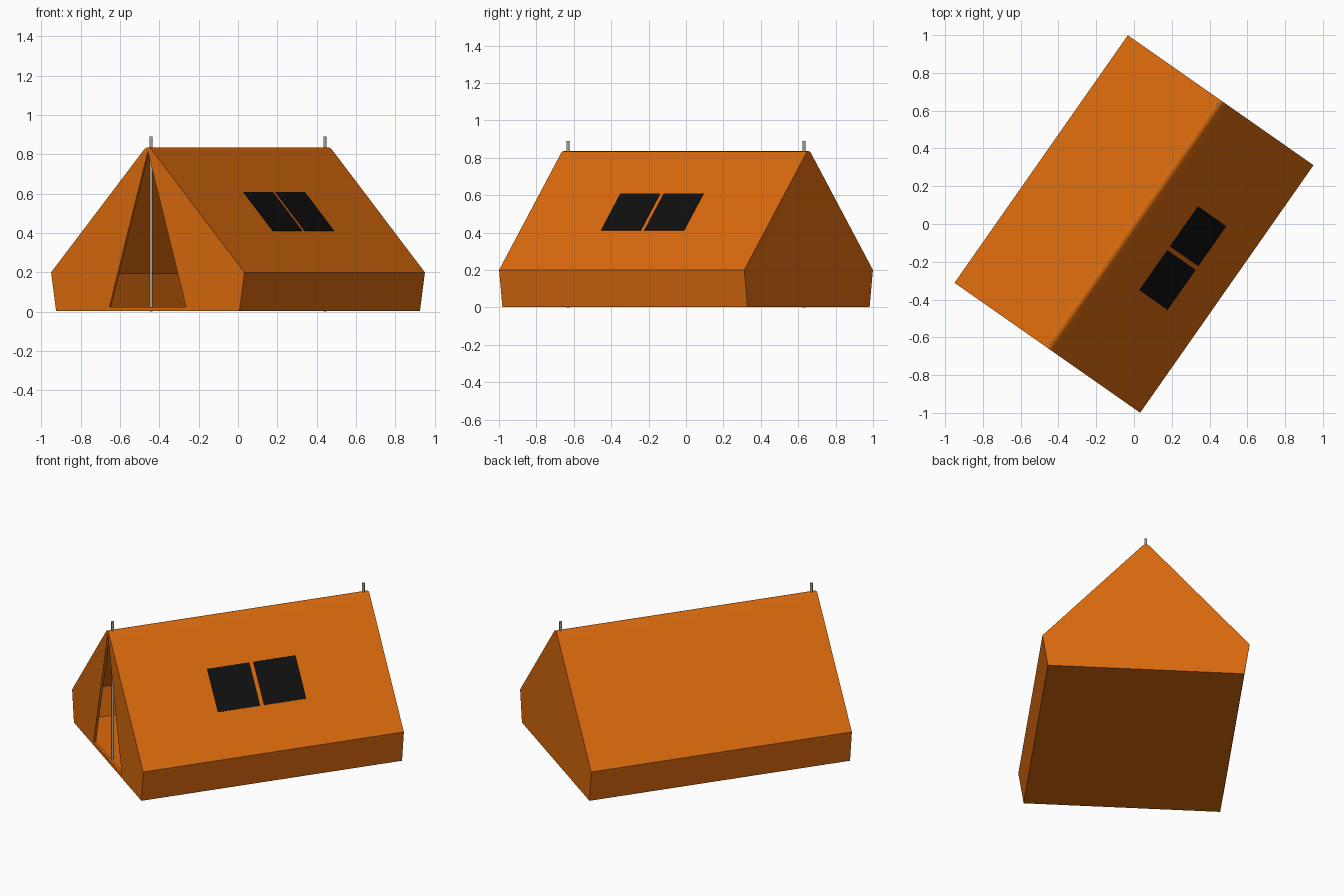
import bpy, bmesh, math
from mathutils import Matrix

if "Cube" in bpy.data.objects:
    bpy.data.objects.remove(bpy.data.objects["Cube"])

TURN = Matrix.Rotation(math.radians(-35), 4, 'Z')   # the tent stands turned on the ground


def material(name, rgb):
    m = bpy.data.materials.new(name)
    m.diffuse_color = (*rgb, 1)
    m.use_nodes = True
    m.node_tree.nodes["Principled BSDF"].inputs["Base Color"].default_value = m.diffuse_color
    return m


ORANGE = material("orange canvas", (0.70, 0.145, 0.004))
BLACK = material("black window", (0.005, 0.005, 0.005))
METAL = material("pole metal", (0.42, 0.37, 0.30))


def finish(bm, name, mat):
    bmesh.ops.recalc_face_normals(bm, faces=bm.faces)
    bm.transform(TURN)
    me = bpy.data.meshes.new(name)
    bm.to_mesh(me)
    bm.free()
    me.materials.append(mat)
    ob = bpy.data.objects.new(name, me)
    bpy.context.collection.objects.link(ob)
    return ob


def prism(name, profile, y0, y1, mat):
    """Extrude an (x, z) outline along the tent's length."""
    bm = bmesh.new()
    face = bm.faces.new([bm.verts.new((x, y0, z)) for x, z in profile])
    new = bmesh.ops.extrude_face_region(bm, geom=[face])["geom"]
    bmesh.ops.translate(bm, vec=(0, y1 - y0, 0),
                        verts=[v for v in new if isinstance(v, bmesh.types.BMVert)])
    return finish(bm, name, mat)


def activate(ob):
    bpy.ops.object.select_all(action='DESELECT')
    ob.select_set(True)
    bpy.context.view_layer.objects.active = ob


def cut(ob, cutter):
    mod = ob.modifiers.new("cut", 'BOOLEAN')
    mod.operation = 'DIFFERENCE'
    mod.solver = 'EXACT'
    mod.object = cutter
    cutter.hide_render = True
    activate(ob)
    bpy.ops.object.modifier_apply(modifier=mod.name)
    bpy.data.objects.remove(cutter)


SLOPE = math.radians(47.2)
RIDGE_R, RIDGE_Z = 0.03, 0.805


def tent_profile(t):
    """Tent cross-section moved inwards by t, with a rounded ridge."""
    r = RIDGE_R - t
    tx, tz = r * math.sin(SLOPE), RIDGE_Z + r * math.cos(SLOPE)
    half = [(0.569 - 0.85 * t, 0.003 + t),
            (0.6 - 1.06 * t, 0.2 - 0.33 * t)]
    k = 0.05                                    # holds the roof flat below the ridge
    ex, ez = half[1]
    half.append((tx + (ex - tx) * k, tz + (ez - tz) * k))
    for i in range(4):
        a = SLOPE * (1 - i / 4)
        half.append((r * math.sin(a), RIDGE_Z + r * math.cos(a)))
    return half + [(0, RIDGE_Z + r)] + [(-x, z) for x, z in reversed(half)]


# canvas shell: hollow, with a triangular doorway in the front gable
WALL = 0.015
tent = prism("tent_canvas", tent_profile(0), -0.8, 0.8, ORANGE)
cut(tent, prism("inside_cutter", tent_profile(WALL), -0.8 + WALL, 0.8 - WALL, ORANGE))
cut(tent, prism("door_cutter", [(-0.238, 0.025), (0.238, 0.025), (0, 0.815)],
                -0.9, -0.75, ORANGE))
activate(tent)
bpy.ops.object.shade_smooth_by_angle(angle=math.radians(30))


# window panes: thin plates lying on the right-hand roof slope
def roof_z(x):
    tx, tz = RIDGE_R * math.sin(SLOPE), RIDGE_Z + RIDGE_R * math.cos(SLOPE)
    return 0.2 + (0.6 - x) * (tz - 0.2) / (0.6 - tx)


nx, nz = 0.003 * math.sin(SLOPE), 0.003 * math.cos(SLOPE)
a, b = (0.224, roof_z(0.224)), (0.405, roof_z(0.405))
pane = [(x + s * nx, z + s * nz) for (x, z), s in ((a, -1), (b, -1), (b, 1), (a, 1))]
prism("front_window", pane, -0.271, -0.012, BLACK)
prism("back_window", pane, 0.012, 0.271, BLACK)

# upright poles that poke out through the ridge
for name, y in (("front_pole", -0.77), ("back_pole", 0.77)):
    bm = bmesh.new()
    bmesh.ops.create_cone(bm, cap_ends=True, segments=12, radius1=0.008, radius2=0.008,
                          depth=0.89, matrix=Matrix.Translation((0, y, 0.445)))
    pole = finish(bm, name, METAL)
    activate(pole)
    bpy.ops.object.shade_smooth_by_angle(angle=math.radians(40))
